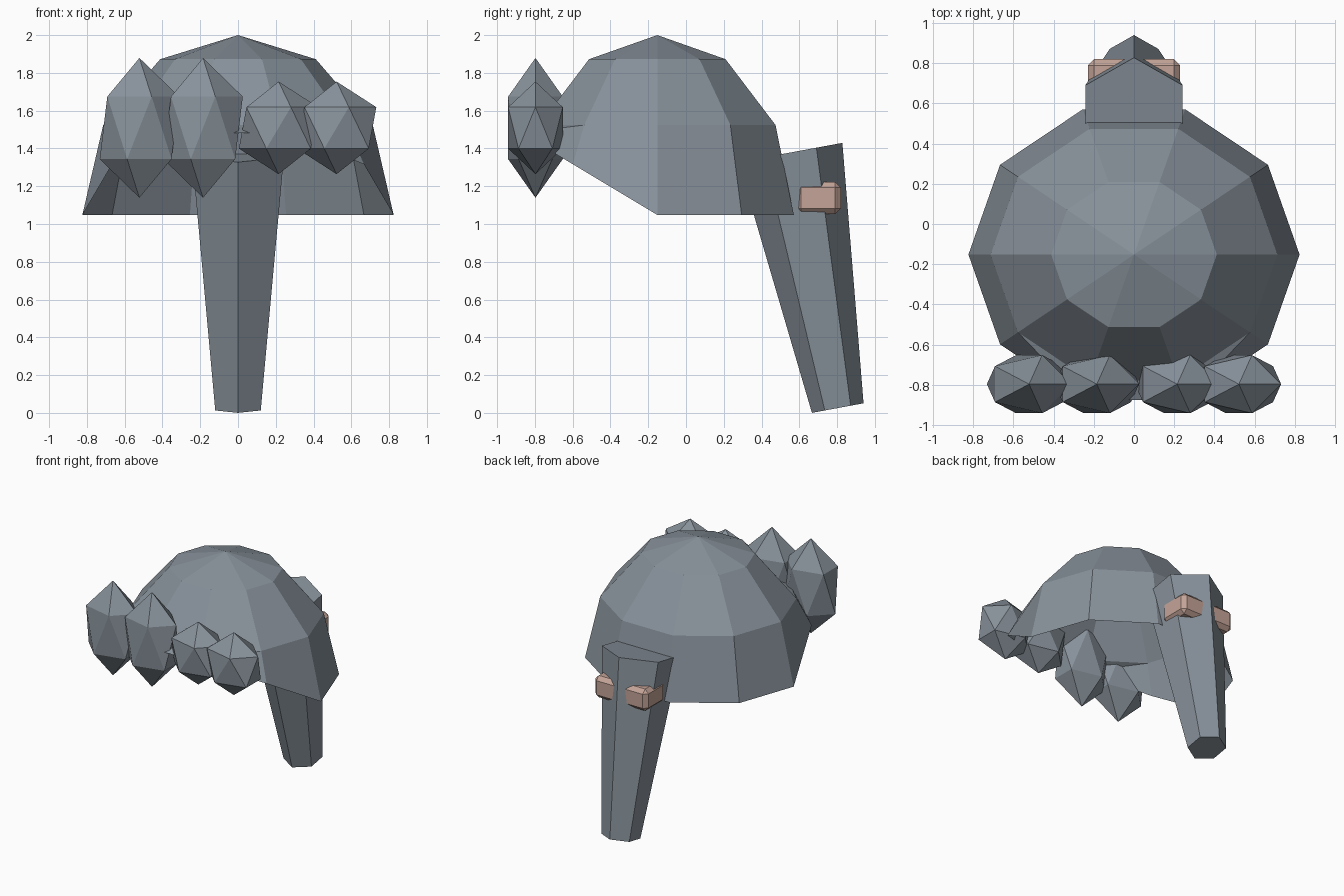
import bpy, bmesh
from math import pi, sin, cos, radians
from mathutils import Matrix, Vector

if "Cube" in bpy.data.objects:
    bpy.data.objects.remove(bpy.data.objects["Cube"])


def material(name, colour):
    mat = bpy.data.materials.new(name)
    mat.diffuse_color = (*colour, 1)
    mat.use_nodes = True
    mat.node_tree.nodes["Principled BSDF"].inputs["Base Color"].default_value = mat.diffuse_color
    return mat


HAIR = material("slate_hair", (0.245, 0.285, 0.325))
PINK = material("tie_pink", (0.55, 0.37, 0.31))


def add_object(name, bm, mat=HAIR):
    mesh = bpy.data.meshes.new(name)
    bm.to_mesh(mesh)
    bm.free()
    mesh.materials.append(mat)
    obj = bpy.data.objects.new(name, mesh)
    bpy.context.collection.objects.link(obj)
    return obj


# Hair cap: open ten-sided half dome, rim lifted at the front
SIDES, RX, RY, RZ = 10, 0.824, 0.76, 0.952
CENTRE = Vector((0, -0.152, 1.048))
bm = bmesh.new()
rings = []
for lat in (0, pi / 6, pi / 3):
    ring = []
    for i in range(SIDES):
        a = 2 * pi * i / SIDES
        p = Vector((RX * cos(lat) * cos(a), RY * cos(lat) * sin(a), RZ * sin(lat)))
        if lat == 0 and p.y < -0.01:
            p.z = -0.6 * p.y
        ring.append(bm.verts.new(CENTRE + p))
    rings.append(ring)
top = bm.verts.new(CENTRE + Vector((0, 0, RZ)))
for i in range(SIDES):
    j = (i + 1) % SIDES
    for low, high in zip(rings, rings[1:]):
        quad = (low[i], low[j], high[j], high[i])
        # the twisted front panels fold towards the middle of the rim
        if low is rings[0] and i in (6, 8):
            k = 0 if i == 8 else 1
            for s in (0, 2):
                bm.faces.new([quad[(k + s + n) % 4] for n in range(3)])
        else:
            bm.faces.new(quad)
    bm.faces.new((rings[-1][i], rings[-1][j], top))
add_object("hair_cap", bm)

# Fringe: row of stretched icosahedra, longer on one side
for n, (x, rz) in enumerate([(-0.522, 0.37), (-0.185, 0.37), (0.215, 0.245), (0.522, 0.245)], 1):
    bm = bmesh.new()
    bmesh.ops.create_icosphere(
        bm, subdivisions=1, radius=1,
        matrix=Matrix.LocRotScale(Vector((x, -0.797, 1.509)), None, Vector((0.235, 0.17, rz))))
    add_object(f"fringe_lock_{n}", bm)

# Ponytail: tapered hexagonal prism leaning backwards towards the bottom
bm = bmesh.new()
bmesh.ops.create_cone(bm, cap_ends=True, segments=6, radius1=0.139, radius2=0.28, depth=1.376)
# put one corner of the hexagon on the front-back axis
if max(abs(v.co.y) for v in bm.verts) < 0.27:
    bmesh.ops.rotate(bm, verts=bm.verts, cent=(0, 0, 0), matrix=Matrix.Rotation(pi / 6, 3, 'Z'))
bm.transform(Matrix.Translation((0, 0.678, 0.702)) @ Matrix.Rotation(radians(10.5), 4, 'X'))
add_object("ponytail", bm)

# Hair tie: bevelled block whose corners stick out of the ponytail
bm = bmesh.new()
bmesh.ops.create_cube(bm, size=1, matrix=Matrix.LocRotScale(
    Vector((0, 0.70, 1.137)), None, Vector((0.46, 0.24, 0.17))))
tie = add_object("hair_tie", bm, PINK)
bevel = tie.modifiers.new("bevel", 'BEVEL')
bevel.width = 0.03
bevel.segments = 1
